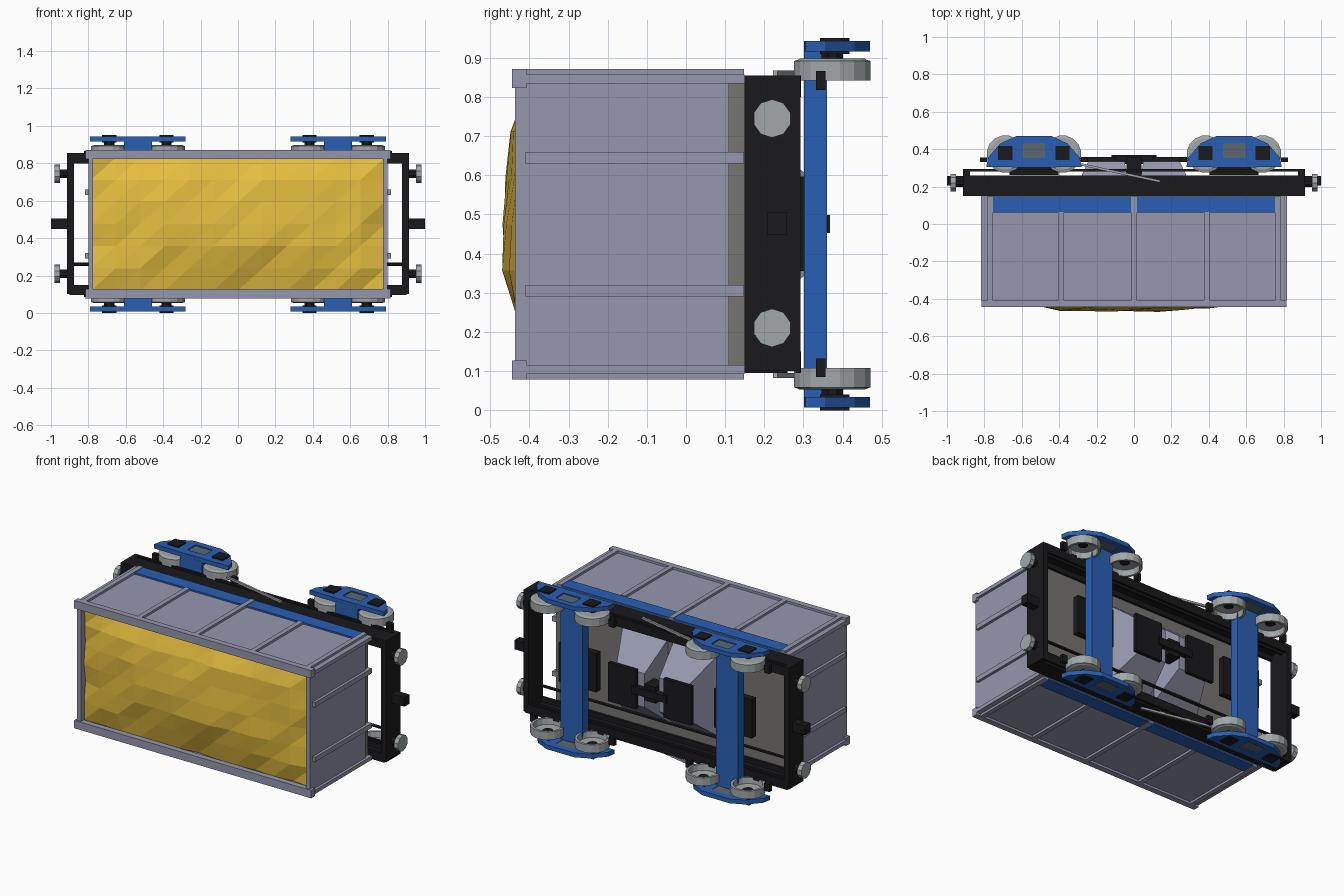
import bpy, bmesh, math, random
from mathutils import Vector

if "Cube" in bpy.data.objects:
    bpy.data.objects.remove(bpy.data.objects["Cube"])

random.seed(7)
MID = 0.475  # the wagon lies on its side: y is its height axis, z its width


def mat(name, r, g, b):
    m = bpy.data.materials.new(name)
    m.diffuse_color = (r, g, b, 1)
    m.use_nodes = True
    m.node_tree.nodes["Principled BSDF"].inputs["Base Color"].default_value = m.diffuse_color
    return m


GREY = mat("body_grey", 0.30, 0.31, 0.42)
BLACK = mat("black", 0.010, 0.010, 0.012)
BLUE = mat("blue", 0.022, 0.115, 0.46)
STEEL = mat("steel", 0.36, 0.39, 0.40)
SPRING = mat("spring_grey", 0.10, 0.14, 0.16)
FLOOR = mat("floor_grey", 0.18, 0.177, 0.165)
GOLD = mat("gold", 0.78, 0.51, 0.05)


def mesh(name, verts, faces, m):
    me = bpy.data.meshes.new(name)
    me.from_pydata(verts, [], faces)
    bm = bmesh.new()
    bm.from_mesh(me)
    bmesh.ops.recalc_face_normals(bm, faces=bm.faces)
    bm.to_mesh(me)
    bm.free()
    me.materials.append(m)
    o = bpy.data.objects.new(name, me)
    bpy.context.collection.objects.link(o)
    return o


def loft(name, rings, m, closed=False):
    n, k = len(rings[0]), len(rings)
    verts = [v for r in rings for v in r]
    faces = [(i * n + j, i * n + (j + 1) % n, (i + 1) % k * n + (j + 1) % n, (i + 1) % k * n + j)
             for i in range(k if closed else k - 1) for j in range(n)]
    if not closed:
        faces += [tuple(range(n)), tuple(range((k - 1) * n, k * n))]
    return mesh(name, verts, faces, m)


def rect(x0, x1, z0, z1, y):
    return [(x0, y, z0), (x1, y, z0), (x1, y, z1), (x0, y, z1)]


def box(name, x0, x1, y0, y1, z0, z1, m):
    return loft(name, [rect(x0, x1, z0, z1, y0), rect(x0, x1, z0, z1, y1)], m)


def box_pair(name, x0, x1, y0, y1, z0, z1, m):
    """Box and its copy on the other wagon side."""
    box(name, x0, x1, y0, y1, z0, z1, m)
    box(name, x0, x1, y0, y1, 2 * MID - z1, 2 * MID - z0, m)


def rod(name, a, b, r, n, m):
    a, b = Vector(a), Vector(b)
    q = (b - a).to_track_quat('Z', 'Y')
    ring = [q @ Vector((r * math.cos(t), r * math.sin(t), 0))
            for t in [2 * math.pi * (i + .5) / n for i in range(n)]]
    return loft(name, [[a + v for v in ring], [b + v for v in ring]], m)


# box body: floor, walls, posts, blue stripe and rim
box("floor", -.79, .79, .09, .15, .1, .85, FLOOR)
box_pair("side_wall", -.80, .80, -.43, .15, .84, .858, GREY)
box_pair("side_stripe", -.755, .755, .062, .148, .855, .868, BLUE)
box_pair("side_rim", -.815, .815, -.445, -.408, .823, .872, GREY)
for x in (-.77, -.39, 0, .39, .77):
    y1 = .064 if abs(x) == .39 else .148
    box_pair("side_post", x - .015, x + .015, -.41, y1, .85, .872, GREY)
for s in (-1, 1):
    box("end_wall", *sorted((s * .775, s * .80)), -.437, .11, .095, .855, GREY)
    box_pair("end_rib", *sorted((s * .79, s * .817)), -.41, .148, .63, .66, GREY)
    box_pair("corner_post", *sorted((s * .775, s * .817)), -.41, .15, .835, .858, GREY)

# load heap: jittered low-poly grid
NX, NZ = 12, 6
verts = []
for i in range(NX + 1):
    for j in range(NZ + 1):
        u, w = 2 * i / NX - 1, 2 * j / NZ - 1
        h = (1 - abs(u) ** 3) * (1 - abs(w) ** 2.5)
        verts.append((u * .785, -.398 - .072 * h + random.uniform(-.008, .02), MID + w * .355))
faces = []
for i in range(NX):
    for j in range(NZ):
        a = i * (NZ + 1) + j
        b = a + NZ + 1
        faces += [(a, b, b + 1), (a, b + 1, a + 1)]
mesh("load_heap", verts, faces, GOLD)

# underframe: channel sills with lower rails, pipes, end beams
box_pair("sill_web", -.9, .9, .15, .26, .832, .855, BLACK)
for y in (.15, .245):
    box_pair("sill_flange", -.9, .9, y, y + .015, .80, .84, BLACK)
box_pair("lower_rail", -.9, .9, .28, .294, .80, .855, BLACK)
rod("brake_pipe", (-.89, .235, .26), (.89, .235, .26), .01, 6, BLACK)
for s in (-1, 1):
    box("end_beam", *sorted((s * .878, s * .913)), .15, .293, .1, .855, BLACK)
    box("coupler", *sorted((s * .9, s * 1.0)), .207, .257, .448, .505, BLACK)
    for z in (.21, .745):
        rod("buffer_stem", (s * .9, .22, z), (s * .96, .22, z), .025, 8, BLACK)
        rod("buffer_head", (s * .952, .22, z), (s * .98, .22, z), .049, 10, STEEL)

# twin discharge chutes with gate plates and linking block
for s in (-1, 1):
    loft("chute", [rect(s * .02, s * .33, .22, .73, .15),
                   rect(s * .05, s * .245, .37, .58, .335)], GREY)
    box("gate_plate", *sorted((s * .095, s * .285)), .335, .358, .355, .597, BLACK)
box("gate_link", -.12, .12, .32, .368, .452, .498, BLACK)
box("gate_mount", -.04, .04, .26, .355, .425, .525, BLACK)
for z in (.862, .088):
    rod("brake_rod", (-.3, .322, z), (.14, .228, z), .009, 4, STEEL)


def wheel(x, z_in, d):
    """Dished wheel, hollow towards the wagon centre."""
    prof = [(.1, 0), (.1, .05), (.09, .053), (.085, .056), (.02, .056),
            (.02, .04), (.08, .036), (.085, 0)]
    n = 16
    rings = [[(x + r * math.cos(2 * math.pi * (k + .5) / n),
               .374 + r * math.sin(2 * math.pi * (k + .5) / n), z_in + d * t)
              for r, t in prof] for k in range(n)]
    loft("wheel", rings, STEEL, closed=True)
    rod("axle_stub", (x, .374, z_in + d * .035), (x, .374, z_in + d * .095), .03, 8, BLACK)


# side frame outline and window, matched point for point
OUTER = [(-.255, .305), (0, .302), (.255, .305), (.245, .355), (.18, .43), (.095, .47),
         (-.095, .47), (-.18, .43), (-.245, .355)]
INNER = [(-.06, .352), (0, .352), (.06, .352), (.06, .37), (.06, .42), (.055, .432),
         (-.055, .432), (-.06, .42), (-.06, .37)]

# two bogies
for cx in (-.535, .535):
    box("bolster", cx - .075, cx + .075, .302, .36, .025, .925, BLUE)
    box("pivot_plate", cx - .13, cx + .13, .262, .303, .355, .597, BLACK)
    for d in (-1, 1):
        def zz(t):
            return MID + d * (t - MID)
        rings = [[(cx + p[0], p[1], zz(t)) for p in loop]
                 for loop, t in ((OUTER, .916), (OUTER, .943), (INNER, .943), (INNER, .916))]
        # ring-shaped section swept round the outline
        loft("side_frame", [[r[i] for r in rings] for i in range(len(OUTER))], BLUE, closed=True)
        box("spring_block", cx - .062, cx + .062, .35, .434, *sorted((zz(.918), zz(.936))), SPRING)
        for e in (-1, 1):
            x = cx + e * .153
            wheel(x, zz(.842), d)
            box("axle_box", x - .038, x + .038, .342, .418, *sorted((zz(.91), zz(.951))), BLACK)
            x = cx + e * .27
            box("brake_shoe", x - .018, x + .018, .332, .356, *sorted((zz(.818), zz(.866))), BLACK)
